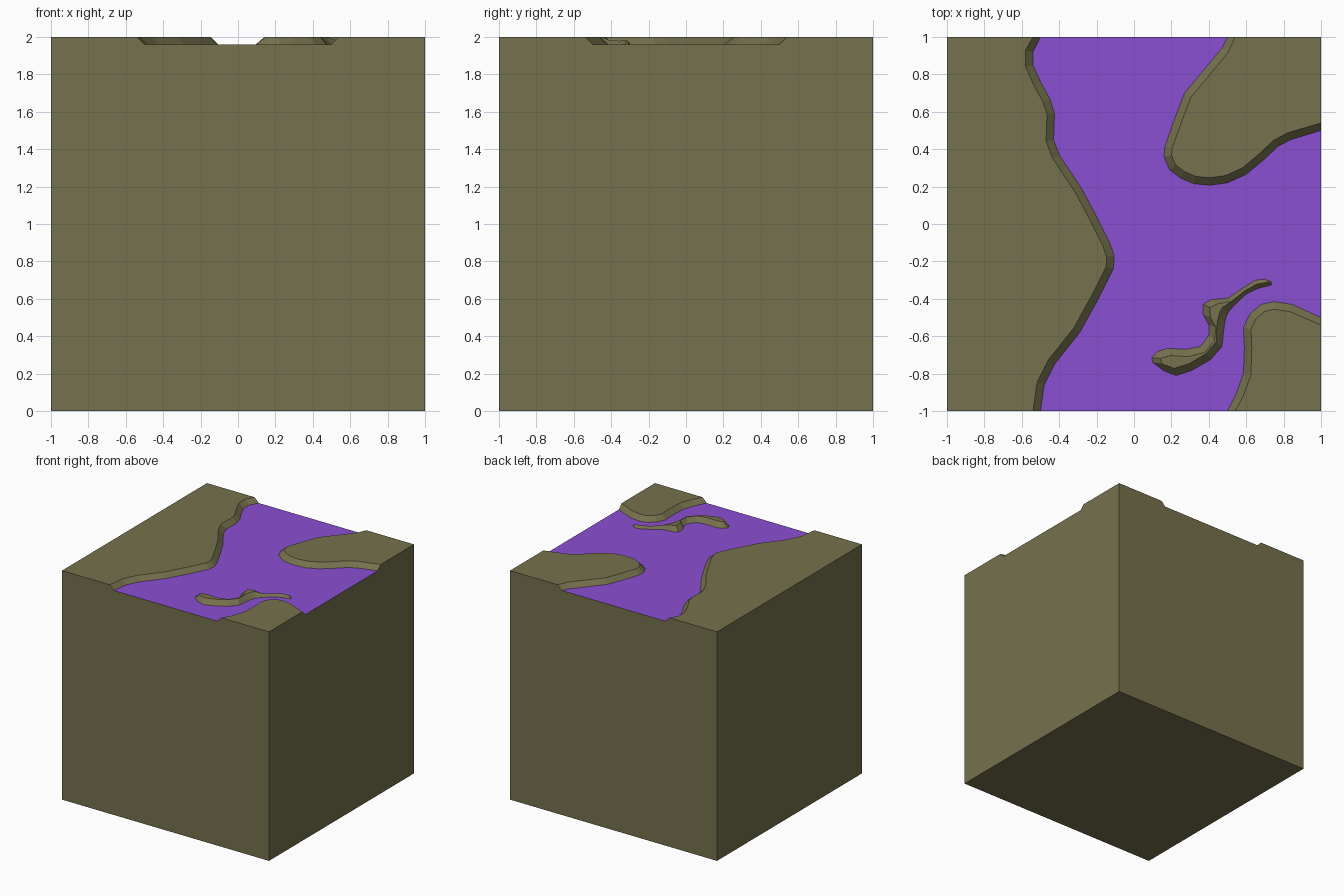
import bpy, bmesh
from mathutils import Vector

if "Cube" in bpy.data.objects:
    bpy.data.objects.remove(bpy.data.objects["Cube"])

TOP, BED, SLOPE = 2.0, 1.96, 0.04


def material(name, rgb):
    m = bpy.data.materials.new(name)
    m.diffuse_color = (*rgb, 1)
    m.use_nodes = True
    m.node_tree.nodes["Principled BSDF"].inputs["Base Color"].default_value = m.diffuse_color
    return m


earth = material("olive earth", (0.178, 0.165, 0.074))
water = material("purple liquid", (0.258, 0.080, 0.645))


def finish(name, bm, mat, outward):
    """Weld, turn faces outward by rule, make the object."""
    bmesh.ops.remove_doubles(bm, verts=bm.verts, dist=1e-4)
    bm.normal_update()
    for f in bm.faces:
        if f.normal.dot(outward(f)) < 0:
            f.normal_flip()
    me = bpy.data.meshes.new(name)
    bm.to_mesh(me)
    bm.free()
    me.materials.append(mat)
    bpy.context.collection.objects.link(bpy.data.objects.new(name, me))


def face(bm, pts):
    return bm.faces.new([bm.verts.new(p) for p in pts])


up = lambda f: Vector((0, 0, 1))

# Shorelines at bed level; the raised ground lies to the right of travel
west = [(-.5, 1), (-.54, .92), (-.54, .85), (-.50, .76), (-.45, .67), (-.425, .59),
        (-.43, .45), (-.40, .37), (-.28, .19), (-.20, .04), (-.13, -.10),
        (-.106, -.17), (-.11, -.24), (-.19, -.40), (-.29, -.58), (-.425, -.75),
        (-.48, -.86), (-.5, -1)]
south_east = [(.5, -1), (.545, -.91), (.585, -.80), (.59, -.66), (.585, -.555),
              (.62, -.48), (.68, -.43), (.75, -.415), (.845, -.43), (1, -.5)]
north_east = [(1, .5), (.835, .45), (.77, .415), (.69, .34), (.60, .265), (.50, .22),
              (.405, .207), (.32, .215), (.25, .245), (.19, .29), (.16, .36),
              (.165, .415), (.22, .57), (.27, .70), (.47, .94), (.5, 1)]


def crest_line(path):
    """Shoreline moved sideways into the bank, ends kept on the block edge."""
    p = [Vector(q) for q in path]
    out = []
    for i in range(1, len(p) - 1):
        a, b = (p[i] - p[i - 1]).normalized(), (p[i + 1] - p[i]).normalized()
        t = (a + b).normalized()
        out.append(p[i] + Vector((t.y, -t.x)) * SLOPE / t.dot(a))

    def end(q):
        return Vector([c if abs(c) == 1 else (.54 if c > 0 else -.54) for c in q])
    return [end(p[0])] + out + [end(p[-1])]


def bank(name, path, corners):
    bm = bmesh.new()
    low = [(*q, BED) for q in path]
    high = [(*q, TOP) for q in crest_line(path)]
    for i in range(len(path) - 1):
        face(bm, [low[i], low[i + 1], high[i + 1], high[i]])
    face(bm, high + [(*c, TOP) for c in corners])
    finish(name, bm, earth, up)


bank("west_bank", west, [(-1, -1), (-1, 1)])
bank("south_east_bank", south_east, [(1, -1)])
bank("north_east_bank", north_east, [(1, 1)])

# Winding islet: matching points of its left and right shores
left = [(.095, -.715), (.13, -.68), (.18, -.665), (.28, -.67), (.355, -.655),
        (.40, -.595), (.40, -.54), (.37, -.485), (.37, -.43), (.41, -.405),
        (.505, -.395), (.585, -.34), (.65, -.30), (.70, -.295), (.735, -.31)]
right = [(.10, -.74), (.16, -.785), (.225, -.81), (.305, -.785), (.41, -.725),
         (.47, -.655), (.48, -.565), (.487, -.52), (.495, -.49), (.505, -.47),
         (.535, -.435), (.60, -.375), (.66, -.345), (.72, -.33), (.735, -.325)]
bm = bmesh.new()
rows = []
for i, (a, b) in enumerate(zip(left, right)):
    a, b = Vector(a), Vector(b)
    w = (b - a).length
    h = 0 if i in (0, len(left) - 1) else min(SLOPE, w / 2)
    k = min(h / w, .49)
    rows.append([(*a, BED), (*a.lerp(b, k), BED + h), (*b.lerp(a, k), BED + h), (*b, BED)])
for r, s in zip(rows, rows[1:]):
    for j in range(3):
        face(bm, [r[j], r[j + 1], s[j + 1], s[j]])
bmesh.ops.dissolve_degenerate(bm, dist=1e-4, edges=bm.edges)
finish("islet", bm, earth, up)

# Liquid surface between the banks, with a hole for the islet
bm = bmesh.new()
edges = []
for loop in (west + south_east + north_east, left + right[::-1]):
    vs = [bm.verts.new((*q, BED)) for q in loop]
    edges += [bm.edges.new((vs[i - 1], vs[i])) for i in range(len(vs))]
bmesh.ops.triangle_fill(bm, use_beauty=True, edges=edges)
finish("liquid_surface", bm, water, up)

# Block sides and underside; three sides are notched by the channel
bm = bmesh.new()
notched = [(-1, 0), (1, 0), (1, TOP), (.54, TOP), (.5, BED), (-.5, BED), (-.54, TOP), (-1, TOP)]
face(bm, [(u, -1, z) for u, z in notched])
face(bm, [(u, 1, z) for u, z in notched])
face(bm, [(1, u, z) for u, z in notched])
face(bm, [(-1, -1, 0), (-1, 1, 0), (-1, 1, TOP), (-1, -1, TOP)])
face(bm, [(-1, -1, 0), (1, -1, 0), (1, 1, 0), (-1, 1, 0)])
finish("ground_block", bm, earth, lambda f: f.calc_center_median() - Vector((0, 0, 1)))
